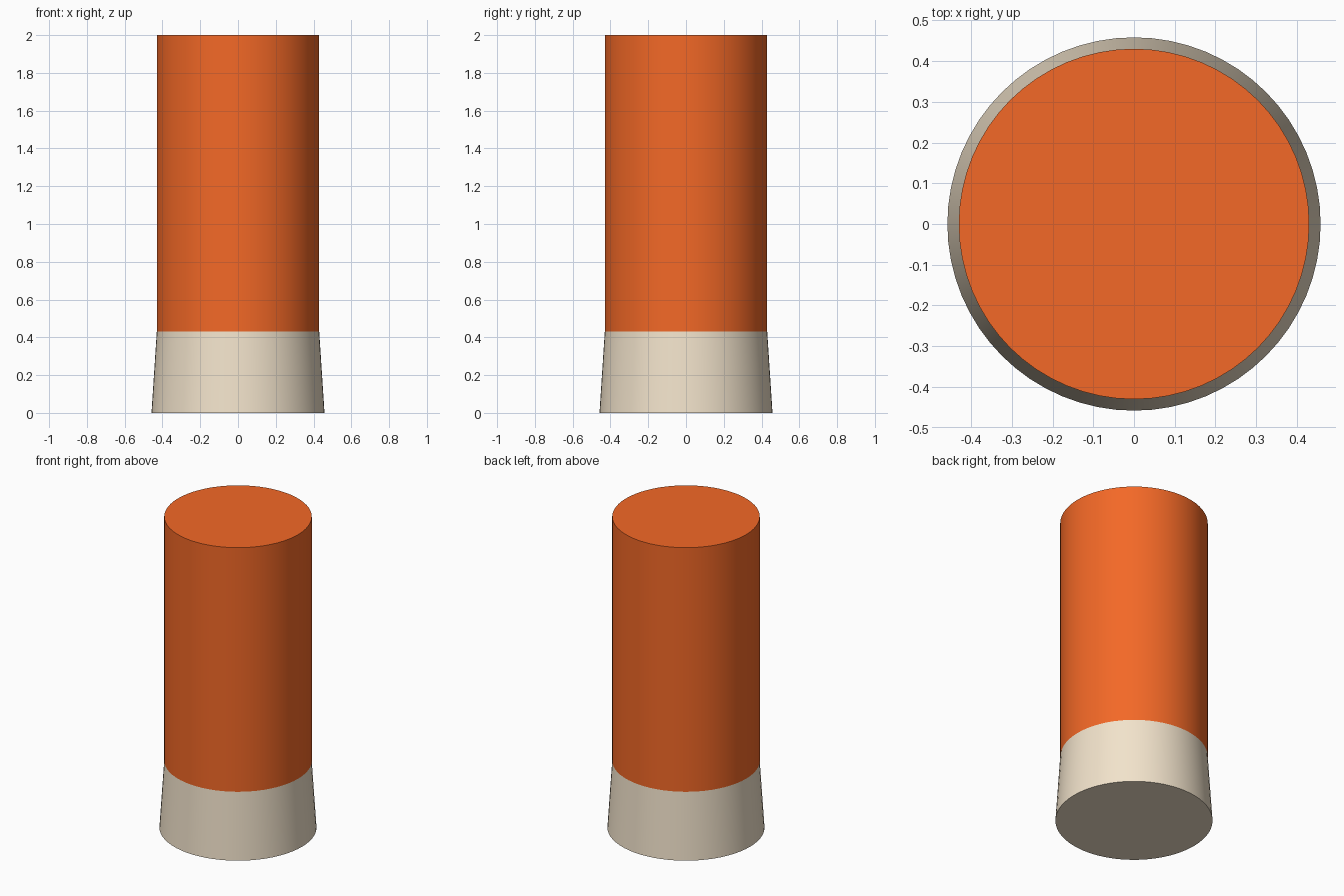
import bpy
import math

if "Cube" in bpy.data.objects:
    bpy.data.objects.remove(bpy.data.objects["Cube"])


def tapered_cylinder(name, r_bottom, r_top, z_bottom, z_top, color):
    bpy.ops.mesh.primitive_cone_add(
        vertices=64, radius1=r_bottom, radius2=r_top, depth=z_top - z_bottom,
        location=(0, 0, (z_bottom + z_top) / 2))
    obj = bpy.context.object
    obj.name = name
    bpy.ops.object.shade_smooth_by_angle(angle=math.radians(30))
    mat = bpy.data.materials.new(name + "_color")
    mat.diffuse_color = color
    mat.use_nodes = True
    mat.node_tree.nodes["Principled BSDF"].inputs["Base Color"].default_value = mat.diffuse_color
    obj.data.materials.append(mat)
    return obj


# Slightly flared cream base
tapered_cylinder("base", 0.458, 0.43, 0.0, 0.43, (0.89, 0.77, 0.60, 1))

# Straight orange body
tapered_cylinder("body", 0.43, 0.43, 0.43, 2.0, (0.90, 0.14, 0.02, 1))
